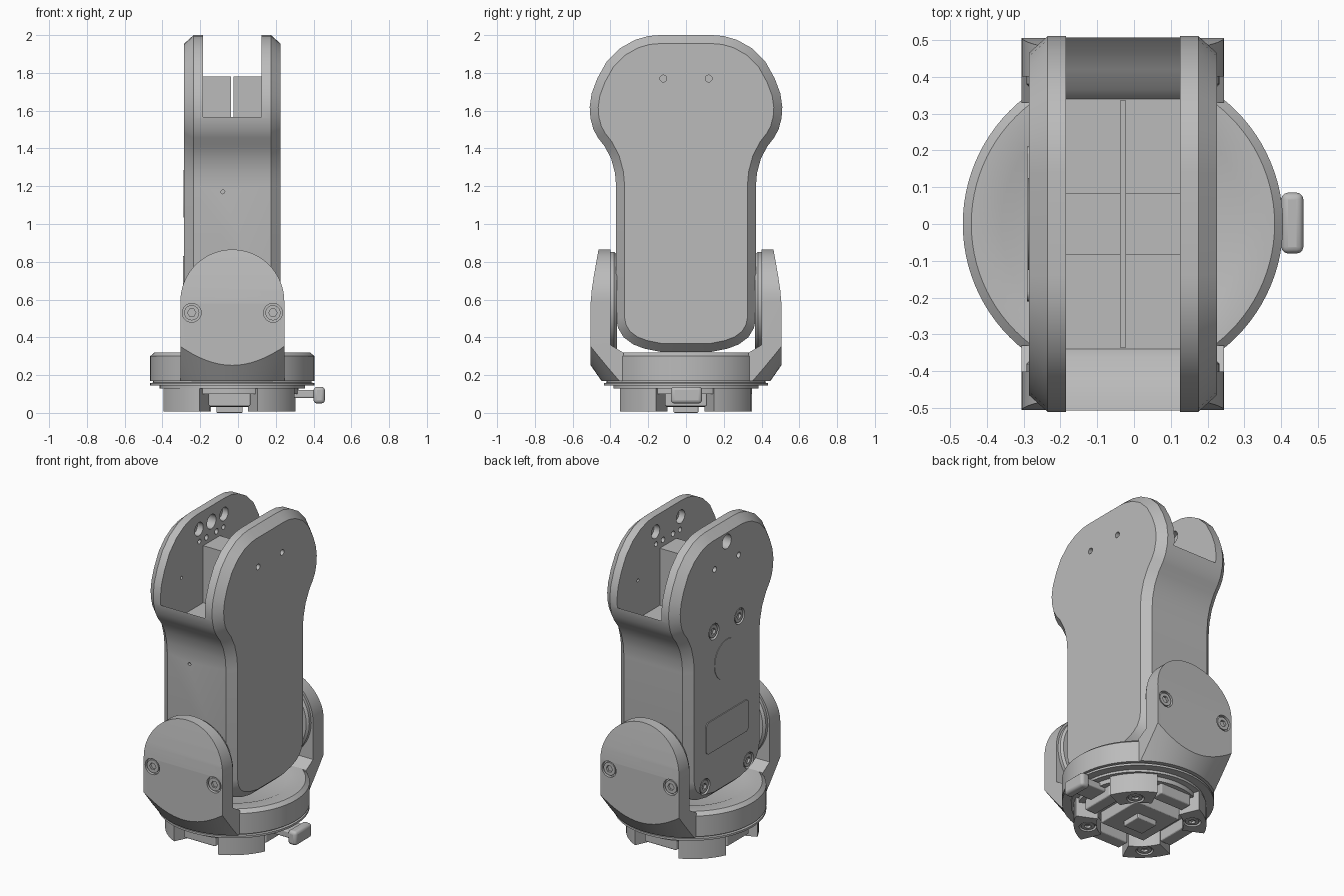
import bpy, bmesh, math
from mathutils import Vector, Matrix

if "Cube" in bpy.data.objects:
    bpy.data.objects.remove(bpy.data.objects["Cube"])

CX = -0.03  # centre line of the body and bracket
grey = bpy.data.materials.new("plain grey")
grey.use_nodes = True
grey.diffuse_color = (0.5, 0.5, 0.5, 1)
grey.node_tree.nodes["Principled BSDF"].inputs["Base Color"].default_value = (0.5, 0.5, 0.5, 1)


def finish(name, bm):
    bmesh.ops.recalc_face_normals(bm, faces=bm.faces)
    mesh = bpy.data.meshes.new(name)
    bm.to_mesh(mesh)
    bm.free()
    mesh.materials.append(grey)
    obj = bpy.data.objects.new(name, mesh)
    bpy.context.collection.objects.link(obj)
    return obj


def activate(obj):
    bpy.ops.object.select_all(action='DESELECT')
    obj.select_set(True)
    bpy.context.view_layer.objects.active = obj


def smooth(*objs):
    for obj in objs:
        activate(obj)
        bpy.ops.object.shade_smooth_by_angle(angle=math.radians(28))


def boolean(obj, cutter, op='DIFFERENCE'):
    activate(obj)
    mod = obj.modifiers.new("cut", 'BOOLEAN')
    mod.operation, mod.solver, mod.object = op, 'EXACT', cutter
    bpy.ops.object.modifier_apply(modifier=mod.name)
    bpy.data.objects.remove(cutter)


def place(axis, u, v, t):
    return {'X': (t, u, v), 'Y': (u, t, v), 'Z': (u, v, t)}[axis]


def loft(name, axis, layers):
    """Stack matching outlines along an axis: layers are (position, points)."""
    bm = bmesh.new()
    rings = [[bm.verts.new(place(axis, u, v, t)) for u, v in pts] for t, pts in layers]
    for a, b in zip(rings, rings[1:]):
        for i in range(len(a)):
            j = (i + 1) % len(a)
            bm.faces.new((a[i], a[j], b[j], b[i]))
    bm.faces.new(rings[0])
    bm.faces.new(rings[-1])
    return finish(name, bm)


def prism(name, axis, pts, a, b):
    return loft(name, axis, [(a, pts), (b, pts)])


def circle(u, v, r, n=48, start=0.0, end=2 * math.pi):
    return [(u + r * math.cos(start + (end - start) * i / n),
             v + r * math.sin(start + (end - start) * i / n)) for i in range(n)]


def box(name, x0, x1, y0, y1, z0, z1, bevel=0.0):
    obj = prism(name, 'Z', [(x0, y0), (x1, y0), (x1, y1), (x0, y1)], z0, z1)
    if bevel:
        mod = obj.modifiers.new("round", 'BEVEL')
        mod.width, mod.segments = bevel, 3
    return obj


def turned(name, cx, profile, n=96):
    """Solid of revolution about a vertical axis from (radius, height) steps."""
    return loft(name, 'Z', [(z, circle(cx, 0, r, n)) for r, z in profile])


def drill(obj, axis, holes):
    """Cut round holes given as (u, v, radius, from, to)."""
    for u, v, r, a, b in holes:
        boolean(obj, prism("drill", axis, circle(u, v, r, 24), a, b))


def screw(name, obj, axis, u, v, face, side):
    """Sunken socket screw; side is the outward direction on the axis."""
    drill(obj, axis, [(u, v, 0.05, face - side * 0.02, face + side * 0.02)])
    head = prism(name, axis, circle(u, v, 0.04, 32), face - side * 0.03, face - side * 0.004)
    boolean(head, prism("hex", axis, circle(u, v, 0.022, 6), face - side * 0.018, face + side * 0.01))
    smooth(head)


def inset(pts, d):
    out = []
    for i, p in enumerate(pts):
        e1 = (Vector(p) - Vector(pts[i - 1])).normalized()
        e2 = (Vector(pts[(i + 1) % len(pts)]) - Vector(p)).normalized()
        n1, n2 = Vector((-e1.y, e1.x)), Vector((-e2.y, e2.x))
        m = (n1 + n2) / (1 + n1.dot(n2))
        out.append(tuple(Vector(p) + m * d))
    return out


# Body: chamfered keyhole-shaped link
half = [(.13, .322), (.22, .34), (.28, .363), (.33, .4), (.36, .45), (.37, .5), (.37, 1.2),
        (.376, 1.27), (.396, 1.345), (.43, 1.41), (.465, 1.455), (.49, 1.5), (.506, 1.56),
        (.51, 1.62), (.5, 1.69), (.47, 1.77), (.42, 1.86), (.35, 1.93), (.27, 1.975),
        (.2, 1.995), (.14, 2.0)]
outline = half + [(-y, z) for y, z in reversed(half)]
small = inset(outline, 0.045)
body = loft("body", 'X', [(-.285, small), (-.235, outline), (.175, outline), (.225, small)])

# Fork gap with a curved lip, a floor and a raised middle block
gap = [(.7, 2.2), (.7, 1.57), (.51, 1.57), (.47, 1.525), (.42, 1.485), (.365, 1.455),
       (.34, 1.42), (.083, 1.42), (.083, 1.78)]
boolean(body, prism("gap", 'X', gap + [(-y, z) for y, z in reversed(gap)], -.185, .125))
boolean(body, box("slot", -.037, -.023, -.335, .335, 1.3, 1.9))

# Holes in the fork plates
drill(body, 'X', [(0, 1.9, .045, -.3, -.17)])
for s in (-1, 1):
    drill(body, 'X', [(s * .12, 1.77, .018, .19, .3), (s * .12, 1.77, .018, -.35, -.25)])
    for a, b in ((-.225, -.17), (.11, .165)):
        drill(body, 'X', [(s * .125, 1.9, .042, a, b), (s * .05, 1.82, .017, a, b),
                          (s * .12, 1.82, .015, a, b), (s * .3, 1.66, .01, a, b)])
drill(body, 'Y', [(-.08, 1.17, .01, -.4, -.34)])

# Side screws, round cap and label plate
for s in (-1, 1):
    screw("upper_side_screw", body, 'X', s * .128, 1.38, -.285, -1)
    screw("lower_side_screw", body, 'X', s * .218, .435, -.285, -1)
cap = prism("side_cap", 'X', circle(0, 1.16, .125), -.288, -.28)
label = []
for k, (y, z) in enumerate([(.185, .805), (-.185, .805), (-.185, .655), (.185, .655)]):
    label += circle(y, z, .025, 6, k * math.pi / 2, (k + 1) * math.pi / 2)
prism("label_plate", 'X', label, -.291, -.282)

# Turntable with flange
turntable = turned("turntable", CX, [
    (.35, .1), (.35, .128), (.385, .13), (.385, .145), (.435, .145), (.435, .158), (.42, .16),
    (.42, .168), (.435, .17), (.435, .3), (.412, .32), (.33, .318), (.3, .305)])

# Two bracket arms with pivot pads
arm_side = [(.33, .168), (.505, .168), (.505, .58), (.499, .65), (.487, .73), (.473, .81),
            (.462, .87), (.4, .87), (.4, .36), (.33, .318)]
arm_front = [(CX - .275, .1), (CX + .275, .1)] + circle(CX, .59, .275, 48, 0, math.pi) + [(CX - .275, .59)]
for s, word in ((-1, "front"), (1, "back")):
    arm = prism(word + "_arm", 'X', [(s * y, z) for y, z in arm_side], CX - .3, CX + .3)
    boolean(arm, prism("arm_shape", 'Y', arm_front, s * .2, s * .6), 'INTERSECT')
    boolean(arm, turned("arm_cone", CX, [(.43, .145), (1.03, 1.0)]), 'INTERSECT')
    for x in (-.245, .185):
        screw(word + "_arm_screw", arm, 'Y', x, .53, s * .505, s)
    r0, r1 = circle(CX, .59, .262), circle(CX, .59, .25)
    pad = loft(word + "_pivot_pad", 'Y', [(s * .405, r0), (s * .38, r0), (s * .366, r1)])
    smooth(arm, pad)

# Underside: four corner feet, screws, edge bars and centre plate
FX = -.045
for k in range(4):
    mid = math.radians(45 + 90 * k)
    lo, hi = mid - math.radians(22), mid + math.radians(22)
    arc = circle(FX, 0, .38, 16, lo, hi + .02)
    inner = circle(FX, 0, .25, 16, lo, hi + .02)
    foot = prism("corner_foot", 'Z', arc + inner[::-1], .008, .13)
    px, py = FX + .3 * math.cos(mid), .3 * math.sin(mid)
    screw("foot_screw", foot, 'Z', px, py, .008, -1)
    smooth(foot)
    bar = box("edge_bar", .24, .32, -.11, .11, .035, .12, .008)
    bar.matrix_world = Matrix.Translation((FX, 0, 0)) @ Matrix.Rotation(mid - math.pi / 4, 4, 'Z')
box("centre_plate", FX - .16, FX + .16, -.16, .16, .03, .12, .006)
box("centre_pad", FX - .07, FX + .07, -.065, .065, 0, .05, .006)

# Release lever
arm_bar = box("lever_bar", .2, .42, -.06, .07, .078, .122, .008)
tab = box("lever_tab", .4, .46, -.08, .085, .05, .138, .018)

smooth(body, turntable, cap, arm_bar, tab)
